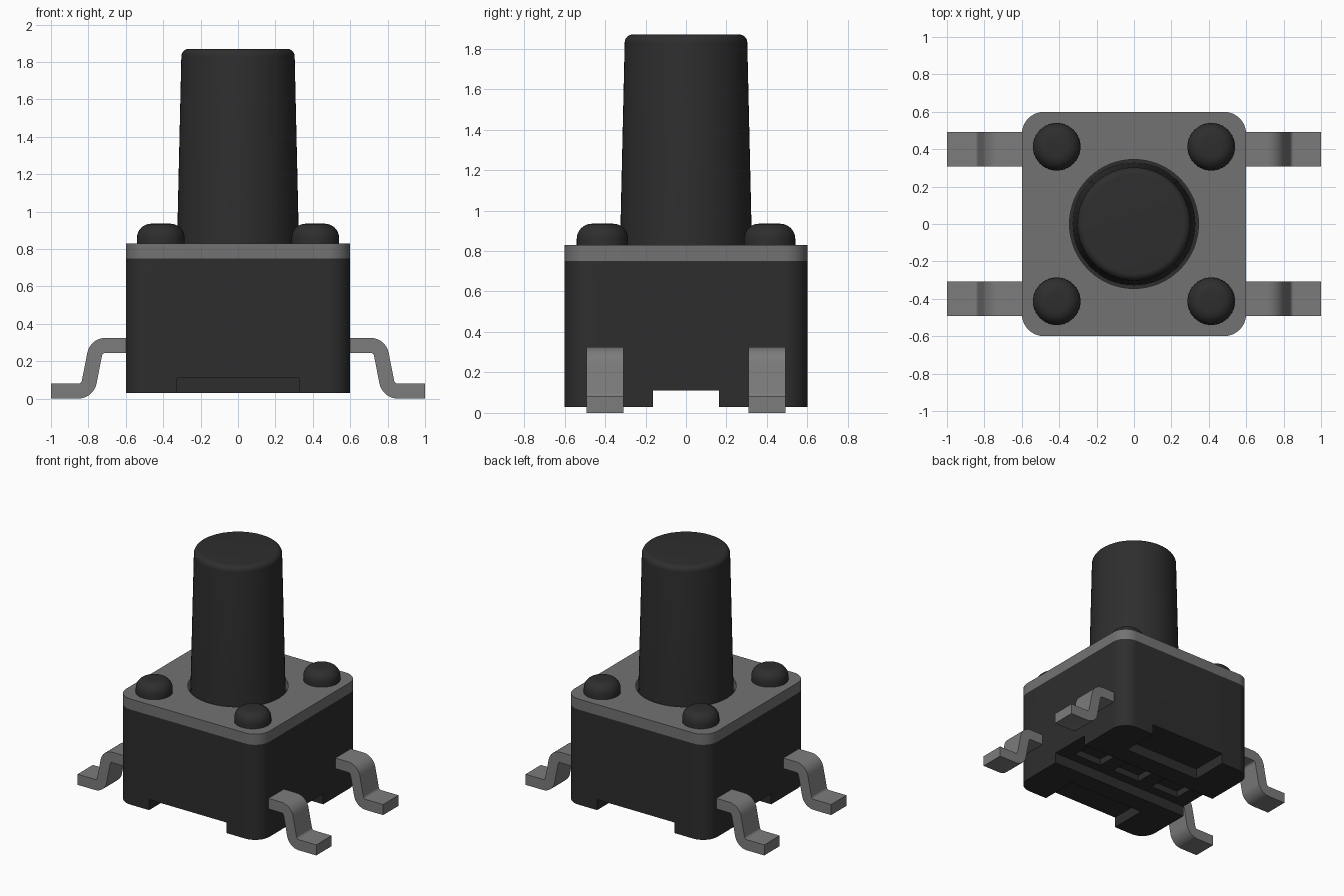
import bpy, bmesh, math
from mathutils import Vector

cube = bpy.data.objects.get("Cube")
if cube:
    bpy.data.objects.remove(cube, do_unlink=True)


def material(name, grey):
    m = bpy.data.materials.new(name)
    m.use_nodes = True
    colour = (grey, grey, grey, 1)
    m.diffuse_color = colour
    m.node_tree.nodes["Principled BSDF"].inputs["Base Color"].default_value = colour
    return m


black = material("black plastic", 0.027)
steel = material("cover steel", 0.17)
tin = material("tinned leg", 0.2)


def finish(name, bm, mat):
    bmesh.ops.recalc_face_normals(bm, faces=bm.faces[:])
    mesh = bpy.data.meshes.new(name)
    bm.to_mesh(mesh)
    bm.free()
    ob = bpy.data.objects.new(name, mesh)
    bpy.context.collection.objects.link(ob)
    if mat:
        mesh.materials.append(mat)
    return ob


def activate(ob):
    bpy.ops.object.select_all(action='DESELECT')
    ob.select_set(True)
    bpy.context.view_layer.objects.active = ob


def smooth(ob):
    activate(ob)
    bpy.ops.object.shade_smooth_by_angle(angle=math.radians(32))


def extrude(name, points, shift, mat):
    """Closed outline pushed along a vector."""
    bm = bmesh.new()
    face = bm.faces.new([bm.verts.new(p) for p in points])
    new = bmesh.ops.extrude_face_region(bm, geom=[face])["geom"]
    bmesh.ops.translate(bm, vec=shift, verts=[v for v in new if isinstance(v, bmesh.types.BMVert)])
    return finish(name, bm, mat)


def rounded_slab(name, half, radius, z0, z1, mat):
    pts = []
    for quarter in range(4):
        mid = math.radians(45 + 90 * quarter)
        cx = math.copysign(half - radius, math.cos(mid))
        cy = math.copysign(half - radius, math.sin(mid))
        for i in range(13):
            a = math.radians(90 * quarter + 90 * i / 12)
            pts.append((cx + radius * math.cos(a), cy + radius * math.sin(a), z0))
    return extrude(name, pts, (0, 0, z1 - z0), mat)


def lathe(name, r0, r1, z0, z1, fillet, mat, centre=(0, 0), steps=64):
    """Solid of revolution with a rounded upper rim."""
    profile = [(0, z0), (r0, z0)]
    for i in range(9):
        a = math.pi / 2 * i / 8
        profile.append((r1 - fillet + fillet * math.cos(a), z1 - fillet + fillet * math.sin(a)))
    profile.append((0, z1))
    bm = bmesh.new()
    vs = [bm.verts.new((r, 0, z)) for r, z in profile]
    es = [bm.edges.new(pair) for pair in zip(vs, vs[1:])]
    bmesh.ops.spin(bm, geom=vs + es, cent=(0, 0, 0), axis=(0, 0, 1),
                   angle=2 * math.pi, steps=steps)
    bmesh.ops.remove_doubles(bm, verts=bm.verts[:], dist=0.0005)
    bmesh.ops.translate(bm, vec=(*centre, 0), verts=bm.verts[:])
    ob = finish(name, bm, mat)
    smooth(ob)
    return ob


def box_cutter(x0, x1, y0, y1, z0, z1):
    return extrude("cutter", [(x0, y0, z0), (x1, y0, z0), (x1, y1, z0), (x0, y1, z0)],
                   (0, 0, z1 - z0), None)


def cut(ob, cutter):
    mod = ob.modifiers.new("cut", 'BOOLEAN')
    mod.operation, mod.solver, mod.object = 'DIFFERENCE', 'EXACT', cutter
    activate(ob)
    bpy.ops.object.modifier_apply(modifier=mod.name)
    bpy.data.objects.remove(cutter, do_unlink=True)


# Housing with a channel, end recesses and three pits underneath
housing = rounded_slab("housing", 0.6, 0.12, 0.03, 0.75, black)
cut(housing, box_cutter(-1, 1, -0.163, 0.163, -0.1, 0.11))
for s in (-1, 1):
    cut(housing, box_cutter(-0.325, 0.325, *sorted((s * 0.31, s)), -0.1, 0.11))
for x in (-0.36, 0, 0.36):
    cut(housing, box_cutter(x - 0.12, x + 0.12, -0.09, 0.09, 0.05, 0.16))
smooth(housing)

# Metal cover with a round opening
cover = rounded_slab("cover_plate", 0.6, 0.12, 0.75, 0.83, steel)
cut(cover, lathe("cutter", 0.345, 0.345, 0.7, 0.95, 0.01, None))
smooth(cover)

# Tapered push button
lathe("button", 0.328, 0.303, 0.74, 1.87, 0.04, black)

# Corner rivets
for sx in (-1, 1):
    for sy in (-1, 1):
        lathe("rivet", 0.127, 0.127, 0.8, 0.935, 0.075, black, (sx * 0.413, sy * 0.413), 40)


def bent_path(corners, radius):
    """Centre line in x and z with rounded corners, as (point, normal) pairs."""
    p = [Vector(c) for c in corners]
    out = []
    for i, q in enumerate(p):
        d0 = (q - p[i - 1]).normalized() if i else (p[1] - q).normalized()
        d1 = (p[i + 1] - q).normalized() if i < len(p) - 1 else d0
        turn = d0.angle_signed(d1)
        n0 = Vector((-d0.y, d0.x))
        if abs(turn) < 0.01:
            out.append((q, n0))
            continue
        side = 1 if d0.x * d1.y - d0.y * d1.x > 0 else -1
        centre = q - d0 * radius * math.tan(abs(turn) / 2) + n0 * side * radius
        for k in range(9):
            a = side * abs(turn) * k / 8
            n = Vector((n0.x * math.cos(a) - n0.y * math.sin(a),
                        n0.x * math.sin(a) + n0.y * math.cos(a)))
            out.append((centre - n * side * radius, n))
    return out


# Four gull-wing legs
path = bent_path([(0.5, 0.285), (0.757, 0.285), (0.805, 0.04), (1.0, 0.04)], 0.06)
outline = [c + n * 0.04 for c, n in path] + [c - n * 0.04 for c, n in reversed(path)]
for sx, side in ((1, "left"), (-1, "right")):
    for y, end in ((-0.4, "front"), (0.4, "back")):
        leg = extrude(f"{end}_{side}_leg", [(sx * q.x, y - 0.092, q.y) for q in outline],
                      (0, 0.184, 0), tin)
        smooth(leg)
